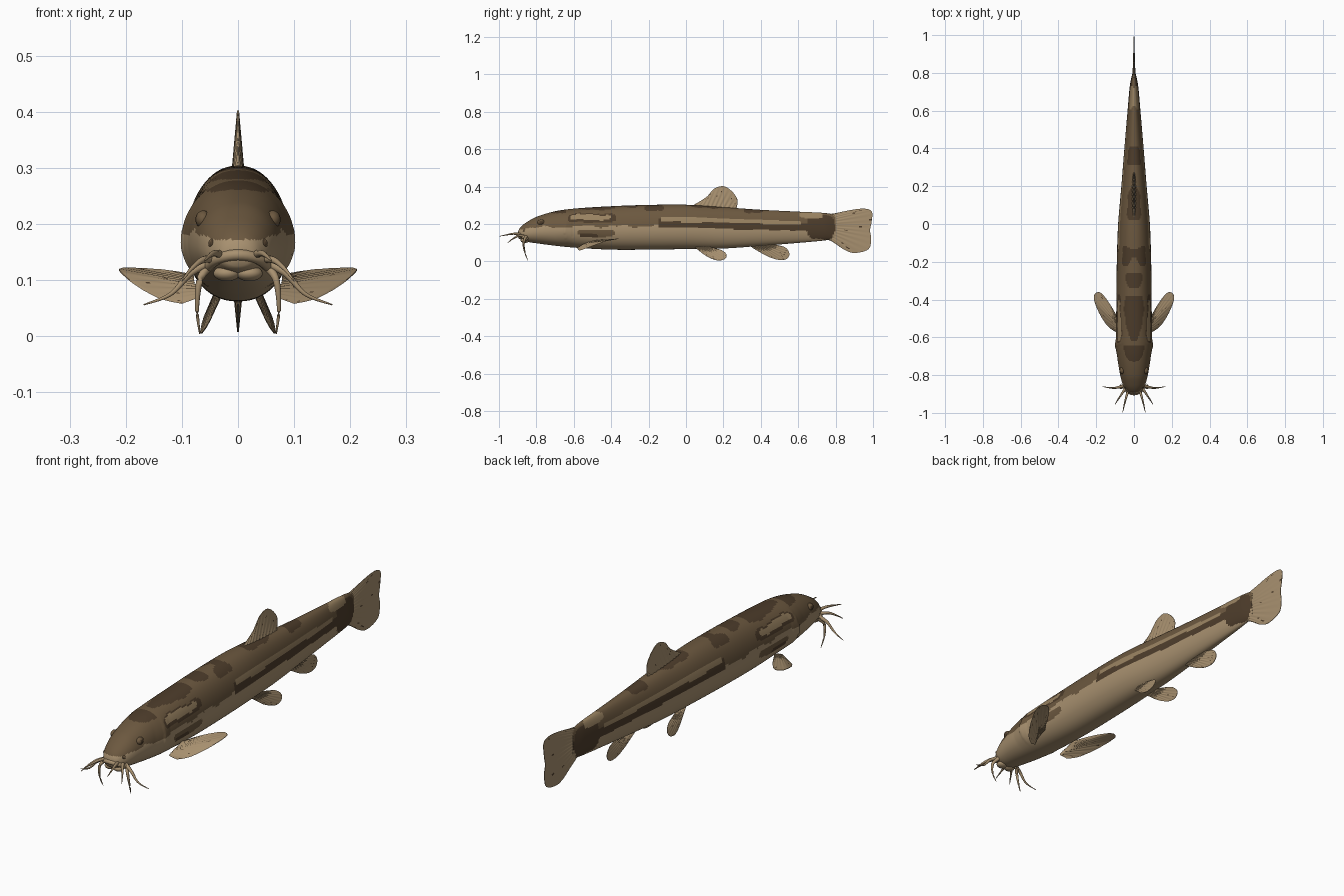
import bpy, bmesh, math, random
from mathutils import Vector

random.seed(4)
if "Cube" in bpy.data.objects:
    bpy.data.objects.remove(bpy.data.objects["Cube"])


def material(name, rgb):
    m = bpy.data.materials.new(name)
    m.use_nodes = True
    m.diffuse_color = (*rgb, 1)
    bsdf = m.node_tree.nodes["Principled BSDF"]
    bsdf.inputs["Base Color"].default_value = (*rgb, 1)
    bsdf.inputs["Roughness"].default_value = 0.7
    return m


TAN, BROWN, DARK, STRIPE = range(4)
MATS = [material("belly_tan", (0.39, 0.28, 0.16)),
        material("back_brown", (0.15, 0.098, 0.05)),
        material("dark_brown", (0.075, 0.046, 0.024)),
        material("stripe_tan", (0.32, 0.225, 0.12))]


def finish(bm, name):
    bmesh.ops.recalc_face_normals(bm, faces=bm.faces)
    mesh = bpy.data.meshes.new(name)
    bm.to_mesh(mesh)
    bm.free()
    for m in MATS:
        mesh.materials.append(m)
    ob = bpy.data.objects.new(name, mesh)
    bpy.context.collection.objects.link(ob)
    bpy.ops.object.select_all(action="DESELECT")
    ob.select_set(True)
    bpy.context.view_layer.objects.active = ob
    bpy.ops.object.shade_smooth_by_angle(angle=math.radians(50))
    return ob


def spline(points, t):
    """Smooth curve through evenly spaced points, t from 0 to 1."""
    p = [Vector(q) for q in points]
    s = min(max(t, 0), 1) * (len(p) - 1)
    i = min(int(s), len(p) - 2)
    f = s - i
    a, b = p[max(i - 1, 0)], p[min(i + 2, len(p) - 1)]
    m0, m1 = (p[i + 1] - a) / 2, (b - p[i]) / 2
    return (p[i] * (2*f**3 - 3*f*f + 1) + m0 * (f**3 - 2*f*f + f)
            + p[i + 1] * (3*f*f - 2*f**3) + m1 * (f**3 - f*f))


# Body stations: y, half width, top, bottom
STATIONS = [(-.90, .004, .150, .138), (-.895, .026, .168, .124), (-.88, .042, .188, .115),
            (-.85, .059, .211, .105), (-.80, .073, .238, .097), (-.70, .089, .268, .084),
            (-.60, .095, .282, .074), (-.40, .093, .295, .063), (-.20, .091, .302, .063),
            (0, .084, .303, .066), (.20, .067, .290, .069), (.40, .051, .276, .083),
            (.60, .034, .266, .099), (.74, .021, .259, .112), (.80, .008, .250, .122)]

# Painted patches: y, z, y radius, z radius, colour
PATCHES = [(-.50, .290, .12, .014, DARK), (-.69, .274, .05, .015, DARK),
           (-.30, .300, .04, .012, DARK), (-.17, .285, .05, .016, DARK),
           (.12, .300, .10, .014, DARK), (.36, .275, .05, .014, DARK),
           (-.50, .232, .13, .024, DARK), (-.51, .236, .11, .014, STRIPE),
           (-.48, .150, .10, .018, BROWN), (-.52, .138, .05, .010, DARK),
           (.72, .185, .07, .066, DARK), (.67, .246, .06, .018, STRIPE)]


def body_colour(y, z):
    wobble = .005 * math.sin(y * 31) + .003 * math.sin(y * 73)
    mid = .226 - .028 * (y + .13)
    half = .013 - .005 * (y + .13)
    colour = BROWN if z > .187 + wobble - .03 * max(0, -y - .6) else TAN
    if y > -.15:
        colour = BROWN if z > mid else TAN
        if mid - half - .032 < z <= mid:
            colour = DARK
        if -.13 < y < .62 and abs(z - mid) < half:
            colour = STRIPE
    for py, pz, ry, rz, c in PATCHES:
        if ((y - py) / ry) ** 4 + ((z - pz - wobble / 2) / rz) ** 4 < 1:
            colour = c
    return colour


def station(y):
    for i in range(len(STATIONS) - 1):
        a, b = STATIONS[i], STATIONS[i + 1]
        if y <= b[0] + 1e-6:
            break
    lo, hi = STATIONS[max(i - 1, 0)], STATIONS[min(i + 2, len(STATIONS) - 1)]
    h = b[0] - a[0]
    f = (y - a[0]) / h
    out = []
    for k in (1, 2, 3):
        m0 = (b[k] - lo[k]) / (b[0] - lo[0]) * h
        m1 = (hi[k] - a[k]) / (hi[0] - a[0]) * h
        out.append(a[k] * (2*f**3 - 3*f*f + 1) + m0 * (f**3 - 2*f*f + f)
                   + b[k] * (3*f*f - 2*f**3) + m1 * (f**3 - f*f))
    return out


# Body, with the rear edge of the gill cover raised on the flanks
RINGS, SEGS = 240, 96
bm = bmesh.new()
rings = []
for r in range(RINGS + 1):
    y = -.9 + 1.7 * (r / RINGS) ** 1.25
    w, top, low = station(y)
    mid = low + (top - low) * .45
    ring = []
    for s in range(SEGS):
        a = 2 * math.pi * s / SEGS
        c, d = math.cos(a), math.sin(a)
        bend = y - .025 * d * d
        gill = max(0, 1 - abs(bend + .65) / .05) if bend < -.61 else 0
        gill *= .009 * max(0, abs(c) - .4) if bend < -.65 else .015 * max(0, abs(c) - .4)
        x = math.copysign(abs(c) ** .9, c) * (w + gill)
        ring.append(bm.verts.new((x, y, mid + d * ((top - mid) if d > 0 else (mid - low)))))
    rings.append(ring)
for p, q in zip(rings, rings[1:]):
    for s in range(SEGS):
        n = (s + 1) % SEGS
        f = bm.faces.new((p[s], p[n], q[n], q[s]))
        centre = f.calc_center_median()
        f.material_index = body_colour(centre.y, centre.z)
for ring in (rings[0], rings[-1]):
    bm.faces.new(ring).material_index = TAN
finish(bm, "body")


def fin(name, base, edge, thick, across=(1, 0, 0), rays=12):
    """Thin tapering fin between a base line and an outer edge."""
    bm = bmesh.new()
    nu, nv, across = 60, 14, Vector(across).normalized()
    sides = []
    for side in (1, -1):
        grid = []
        for i in range(nu + 1):
            u = i / nu
            a, b = spline(base, u), spline(edge, u)
            row = []
            for j in range(nv + 1):
                v = j / nv
                t = thick * (1 - .85 * v) * (.25 + .75 * math.sin(math.pi * u) ** .5)
                t *= 1 + .22 * math.cos(u * rays * 2 * math.pi)
                row.append(bm.verts.new(a.lerp(b, v) + across * side * t))
            grid.append(row)
        sides.append(grid)
        for i in range(nu):
            for j in range(nv):
                f = bm.faces.new((grid[i][j], grid[i + 1][j], grid[i + 1][j + 1], grid[i][j + 1]))
                f.material_index = DARK if random.random() < .02 and j > 2 else TAN
    rim = ([(i, 0) for i in range(nu)] + [(nu, j) for j in range(nv)]
           + [(i, nv) for i in range(nu, 0, -1)] + [(0, j) for j in range(nv, 0, -1)])
    g, h = sides
    for (a, b), (c, d) in zip(rim, rim[1:] + rim[:1]):
        bm.faces.new((g[a][b], g[c][d], h[c][d], h[a][b]))
    finish(bm, name)


# Middle fins
fin("tail_fin", [(0, .76, .252), (0, .77, .185), (0, .76, .115)],
    [(0, .80, .258), (0, .90, .278), (0, .965, .281), (0, .995, .262), (0, .992, .21),
     (0, .984, .165), (0, .99, .12), (0, .975, .065), (0, .90, .045), (0, .84, .066),
     (0, .79, .105)], .007, rays=16)
fin("dorsal_fin", [(0, .03, .296), (0, .15, .286), (0, .27, .278)],
    [(0, .05, .307), (0, .11, .345), (0, .15, .388), (0, .20, .402), (0, .245, .375),
     (0, .275, .33), (0, .27, .282)], .010)
fin("anal_fin", [(0, .34, .085), (0, .40, .09), (0, .46, .095)],
    [(0, .36, .07), (0, .43, .03), (0, .49, .009), (0, .535, .012), (0, .553, .04),
     (0, .53, .075), (0, .47, .092)], .008)


def barbel(name, points, radius, tip=.12, colour=TAN):
    """Round tube that tapers to its tip."""
    bm = bmesh.new()
    n, sides, loops = 20, 10, []
    for i in range(n + 1):
        t = i / n
        p = spline(points, t)
        d = (spline(points, min(t + .02, 1)) - spline(points, max(t - .02, 0))).normalized()
        e = d.orthogonal() if abs(d.z) > .95 else d.cross(Vector((0, 0, 1)))
        e.normalize()
        f = d.cross(e)
        r = radius * (1 + (tip - 1) * t)
        loops.append([bm.verts.new(p + r * (e * math.cos(k * 2 * math.pi / sides)
                                            + f * math.sin(k * 2 * math.pi / sides)))
                      for k in range(sides)])
    for a, b in zip(loops, loops[1:]):
        for k in range(sides):
            m = (k + 1) % sides
            bm.faces.new((a[k], a[m], b[m], b[k])).material_index = colour
    bm.faces.new(loops[0])
    bm.faces.new(loops[-1])
    finish(bm, name)


def ball(name, centre, size, rule):
    bm = bmesh.new()
    bmesh.ops.create_uvsphere(bm, u_segments=24, v_segments=16, radius=1)
    for f in bm.faces:
        f.material_index = rule(f.calc_center_median())
    for v in bm.verts:
        v.co = Vector(centre) + Vector([a * b for a, b in zip(v.co, size)])
    finish(bm, name)


# Paired parts
for s, side in ((1, "left"), (-1, "right")):
    def flip(*pts):
        return [(s * x, y, z) for x, y, z in pts]

    fin(side + "_pectoral_fin", flip((.07, -.58, .07), (.08, -.54, .09), (.08, -.50, .105)),
        flip((.10, -.57, .058), (.14, -.54, .068), (.18, -.48, .09), (.209, -.41, .114),
             (.207, -.37, .121), (.175, -.365, .121), (.13, -.42, .118), (.09, -.49, .112)),
        .006, (-s * .4, -.3, .85))
    fin(side + "_pelvic_fin", flip((.03, .04, .08), (.034, .08, .08), (.034, .12, .08)),
        flip((.036, .06, .065), (.05, .11, .028), (.064, .165, .006), (.066, .205, .012),
             (.06, .217, .035), (.048, .19, .06), (.036, .13, .075)), .006, (1, 0, .4 * s))
    barbel(side + "_front_barbel", flip((.03, -.88, .145), (.042, -.92, .148), (.052, -.96, .142),
                                        (.06, -.998, .134)), .008)
    barbel(side + "_middle_barbel", flip((.045, -.87, .138), (.065, -.90, .135), (.085, -.93, .118),
                                         (.10, -.955, .098)), .008)
    barbel(side + "_outer_barbel", flip((.05, -.855, .132), (.085, -.865, .112), (.12, -.868, .075),
                                        (.168, -.86, .056)), .009)
    barbel(side + "_lower_barbel", flip((.052, -.85, .125), (.068, -.868, .10), (.073, -.862, .05),
                                        (.068, -.845, .004)), .009)
    ball(side + "_eye", (s * .062, -.775, .208), (.014, .019, .016),
         lambda c, s=s: DARK if c.x * s > .8 else BROWN)
    ball(side + "_nostril", (s * .045, -.862, .165), (.008, .010, .009),
         lambda c: DARK if c.y < -.7 else BROWN)
    ball(side + "_lower_lip", (s * .02, -.862, .112), (.024, .022, .014), lambda c: TAN)

# Upper lip
barbel("upper_lip", [(-.056, -.85, .122), (-.036, -.883, .138), (0, -.897, .145),
                     (.036, -.883, .138), (.056, -.85, .122)], .010, 1)
